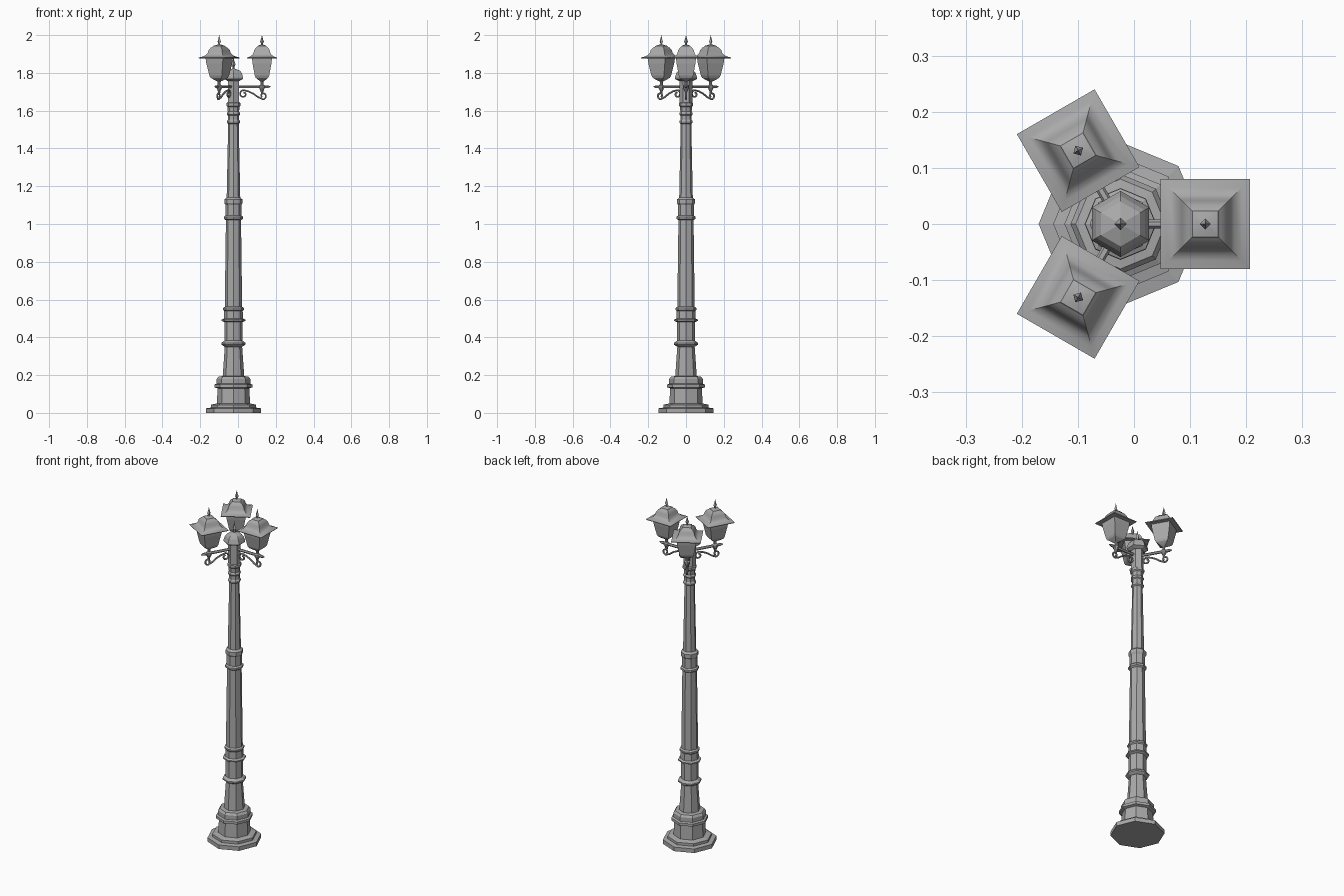
import bpy, bmesh
from math import sin, cos, pi, radians, sqrt

if "Cube" in bpy.data.objects:
    bpy.data.objects.remove(bpy.data.objects["Cube"], do_unlink=True)

AXIS_X = -0.024   # pole axis
REACH = 0.151     # pole axis to lantern axis

metal = bpy.data.materials.new("grey_metal")
metal.use_nodes = True
grey = (0.4, 0.4, 0.4, 1)
metal.diffuse_color = grey
metal.node_tree.nodes["Principled BSDF"].inputs["Base Color"].default_value = grey


def place(name, mesh, angle=0):
    obj = bpy.data.objects.new(name, mesh)
    bpy.context.collection.objects.link(obj)
    obj.location.x = AXIS_X
    obj.rotation_euler.z = radians(angle)
    return obj


def turned(name, profile, sides, phase=0, dx=0, scale=1):
    """Stack of polygon rings from (radius, height) pairs, closed at both ends."""
    bm = bmesh.new()
    rings = []
    for r, z in profile:
        rings.append([bm.verts.new((dx + scale * r * cos(radians(phase) + 2 * pi * i / sides),
                                    scale * r * sin(radians(phase) + 2 * pi * i / sides), z))
                      for i in range(sides)])
    for low, high in zip(rings, rings[1:]):
        for i in range(sides):
            j = (i + 1) % sides
            bm.faces.new((low[i], low[j], high[j], high[i]))
    bm.faces.new(rings[0][::-1])
    bm.faces.new(rings[-1])
    mesh = bpy.data.meshes.new(name)
    bm.to_mesh(mesh)
    bm.free()
    mesh.materials.append(metal)
    return mesh


def rod(name, points, thickness):
    """Round bar through (x, z, relative thickness) points."""
    curve = bpy.data.curves.new(name, "CURVE")
    curve.dimensions = "3D"
    curve.bevel_depth = thickness
    curve.bevel_resolution = 1
    curve.use_fill_caps = True
    spline = curve.splines.new("POLY")
    spline.points.add(len(points) - 1)
    for p, (x, z, t) in zip(spline.points, points):
        p.co = (x, 0, z, 1)
        p.radius = t
    temp = bpy.data.objects.new(name + "_path", curve)
    bpy.context.collection.objects.link(temp)
    graph = bpy.context.evaluated_depsgraph_get()
    mesh = bpy.data.meshes.new_from_object(temp.evaluated_get(graph))
    bpy.data.objects.remove(temp, do_unlink=True)
    mesh.materials.clear()
    mesh.materials.append(metal)
    return mesh


def spiral(cx, cz, start, end, r0, r1, steps=16):
    out = []
    for i in range(steps + 1):
        t = i / steps
        a = radians(start + (end - start) * t)
        r = r0 + (r1 - r0) * t
        out.append((cx + r * cos(a), cz + r * sin(a), 1))
    return out


# Stepped octagonal base
place("base", turned("base", [
    (.146, 0), (.146, .024), (.12, .028), (.12, .043), (.088, .05), (.084, .13),
    (.1, .135), (.1, .15), (.089, .155), (.089, .18), (.08, .192), (.055, .195)], 8))

# Tapering octagonal column with collars
place("lower_column", turned("lower_column", [
    (.057, .195), (.046, .35), (.055, .355), (.064, .362), (.064, .37), (.055, .378),
    (.048, .382), (.048, .48), (.063, .487), (.063, .494), (.05, .5), (.049, .54),
    (.055, .546), (.055, .555), (.046, .562)], 8))
place("middle_column", turned("middle_column", [
    (.046, .562), (.04, 1.02), (.05, 1.027), (.05, 1.038), (.042, 1.045), (.042, 1.1),
    (.048, 1.11), (.048, 1.13), (.036, 1.14)], 8))
place("upper_column", turned("upper_column", [
    (.036, 1.14), (.028, 1.53), (.035, 1.536), (.035, 1.545), (.03, 1.552), (.03, 1.575),
    (.035, 1.58), (.035, 1.588), (.03, 1.595), (.032, 1.62), (.038, 1.626),
    (.038, 1.64), (.03, 1.645)], 8))

# Hexagonal head post, cap and finial
place("head_post", turned("head_post", [(.034, 1.64), (.034, 1.766)], 6, 30))
place("head_cap", turned("head_cap", [
    (.038, 1.758), (.058, 1.768), (.059, 1.776), (.05, 1.8), (.04, 1.812),
    (.022, 1.818), (.01, 1.822)], 6, 30))
place("head_finial", turned("head_finial", [
    (.006, 1.82), (.006, 1.832), (.011, 1.845), (.004, 1.865), (.0005, 1.888)], 4))

# Lantern and bracket parts, shared by the three arms
parts = {
    "lantern_roof": turned("lantern_roof", [
        (.078, 1.877), (.08, 1.881), (.065, 1.886), (.052, 1.894), (.045, 1.904),
        (.041, 1.92), (.033, 1.933), (.026, 1.937), (.023, 1.943), (.008, 1.949)],
        4, 45, REACH, sqrt(2)),
    "lantern_body": turned("lantern_body", [
        (.01, 1.757), (.022, 1.765), (.033, 1.774), (.038, 1.785), (.05, 1.85),
        (.053, 1.878)], 4, 45, REACH, sqrt(2)),
    "lantern_finial": turned("lantern_finial", [
        (.005, 1.945), (.005, 1.955), (.01, 1.966), (.005, 1.98), (.0005, 2)], 4, 0, REACH),
    "lantern_stem": turned("lantern_stem", [
        (.005, 1.69), (.008, 1.705), (.016, 1.722), (.016, 1.732), (.008, 1.738),
        (.008, 1.752), (.014, 1.76)], 8, 0, REACH),
    "arm": rod("arm", [(.02, 1.727, 1), (.175, 1.727, 1), (.185, 1.727, .9), (.197, 1.727, .3)], .008),
    "scroll": rod("scroll", spiral(.053, 1.688, 450, 90, .008, .021)
                  + [(.08, 1.702, 1), (.105, 1.69, 1), (.13, 1.672, 1)]
                  + spiral(.156, 1.679, -90, 240, .019, .007), .005),
}
bpy.ops.object.select_all(action="DESELECT")
for side, angle in (("left", 0), ("back", 120), ("front", 240)):
    for name, mesh in parts.items():
        obj = place(side + "_" + name, mesh, angle)
        if name in ("lantern_roof", "arm", "scroll"):
            obj.select_set(True)
            bpy.context.view_layer.objects.active = obj
bpy.ops.object.shade_smooth_by_angle(angle=radians(40))
